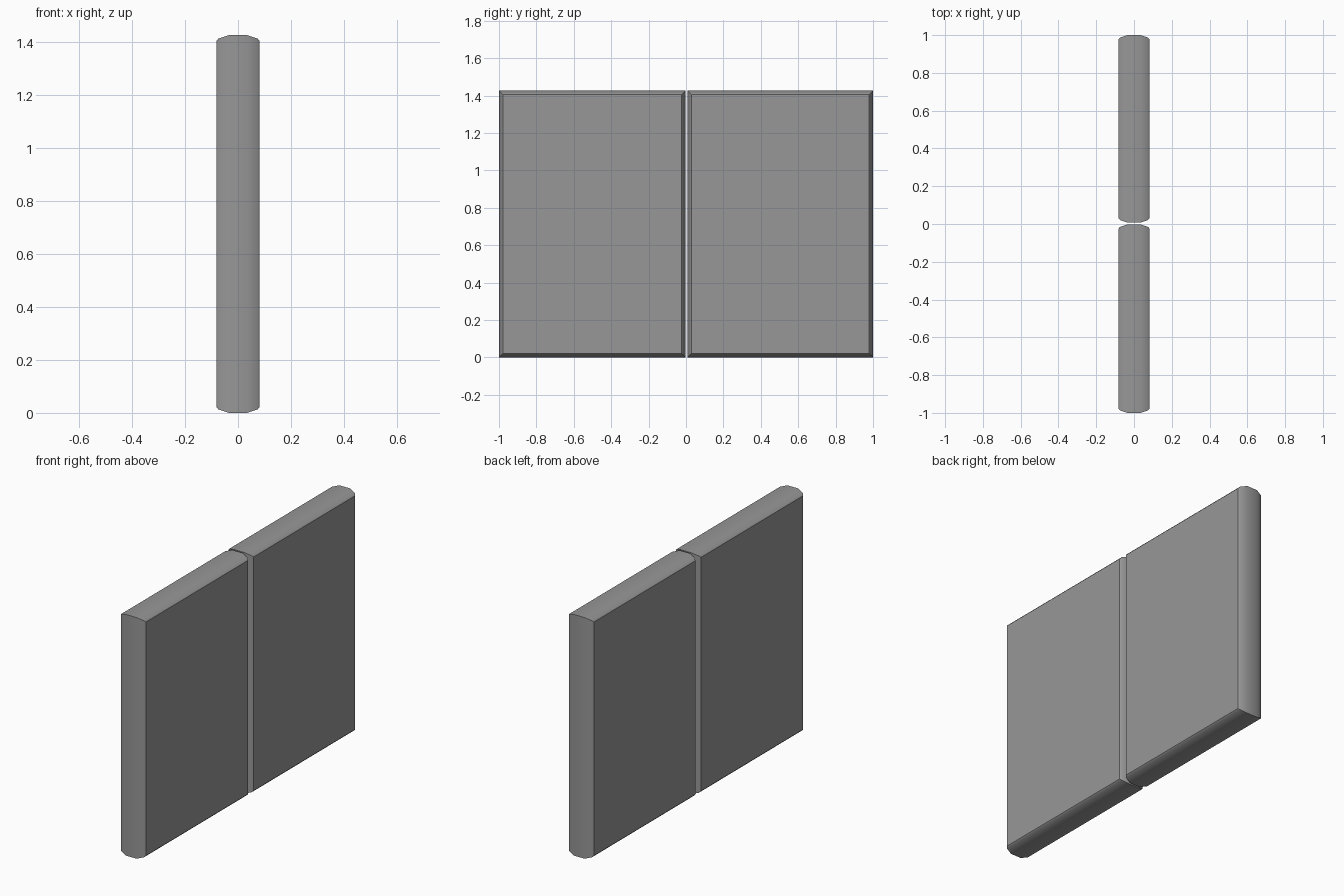
import bpy, bmesh

if "Cube" in bpy.data.objects:
    bpy.data.objects.remove(bpy.data.objects["Cube"])

HEIGHT = 1.427
# (x, inset from the outline) through the slab thickness
PROFILE = [(-0.082, 0.022), (-0.074, 0.013), (-0.035, 0.0),
           (0.035, 0.0), (0.074, 0.013), (0.082, 0.022)]


def panel(name, y0, y1):
    bm = bmesh.new()
    # stacked rectangles give the crowned, mitred edges
    rings = []
    for x, i in PROFILE:
        corners = [(y0 + i, i), (y1 - i, i), (y1 - i, HEIGHT - i), (y0 + i, HEIGHT - i)]
        rings.append([bm.verts.new((x, y, z)) for y, z in corners])
    for a, b in zip(rings, rings[1:]):
        for k in range(4):
            n = (k + 1) % 4
            bm.faces.new((a[k], a[n], b[n], b[k]))
    # broad faces
    bm.faces.new(rings[0])
    bm.faces.new(rings[-1])
    bmesh.ops.recalc_face_normals(bm, faces=bm.faces)
    mesh = bpy.data.meshes.new(name)
    bm.to_mesh(mesh)
    bm.free()
    mesh.materials.append(dark_grey)
    obj = bpy.data.objects.new(name, mesh)
    bpy.context.collection.objects.link(obj)
    bpy.ops.object.select_all(action='DESELECT')
    obj.select_set(True)
    bpy.context.view_layer.objects.active = obj
    bpy.ops.object.shade_smooth_by_angle(angle=0.6)


dark_grey = bpy.data.materials.new("dark_grey")
dark_grey.diffuse_color = (0.31, 0.31, 0.31, 1.0)
dark_grey.use_nodes = True
dark_grey.node_tree.nodes["Principled BSDF"].inputs["Base Color"].default_value = dark_grey.diffuse_color

# two leaves with a narrow gap
panel("front_panel", -1.0, -0.002)
panel("back_panel", 0.008, 1.0)
